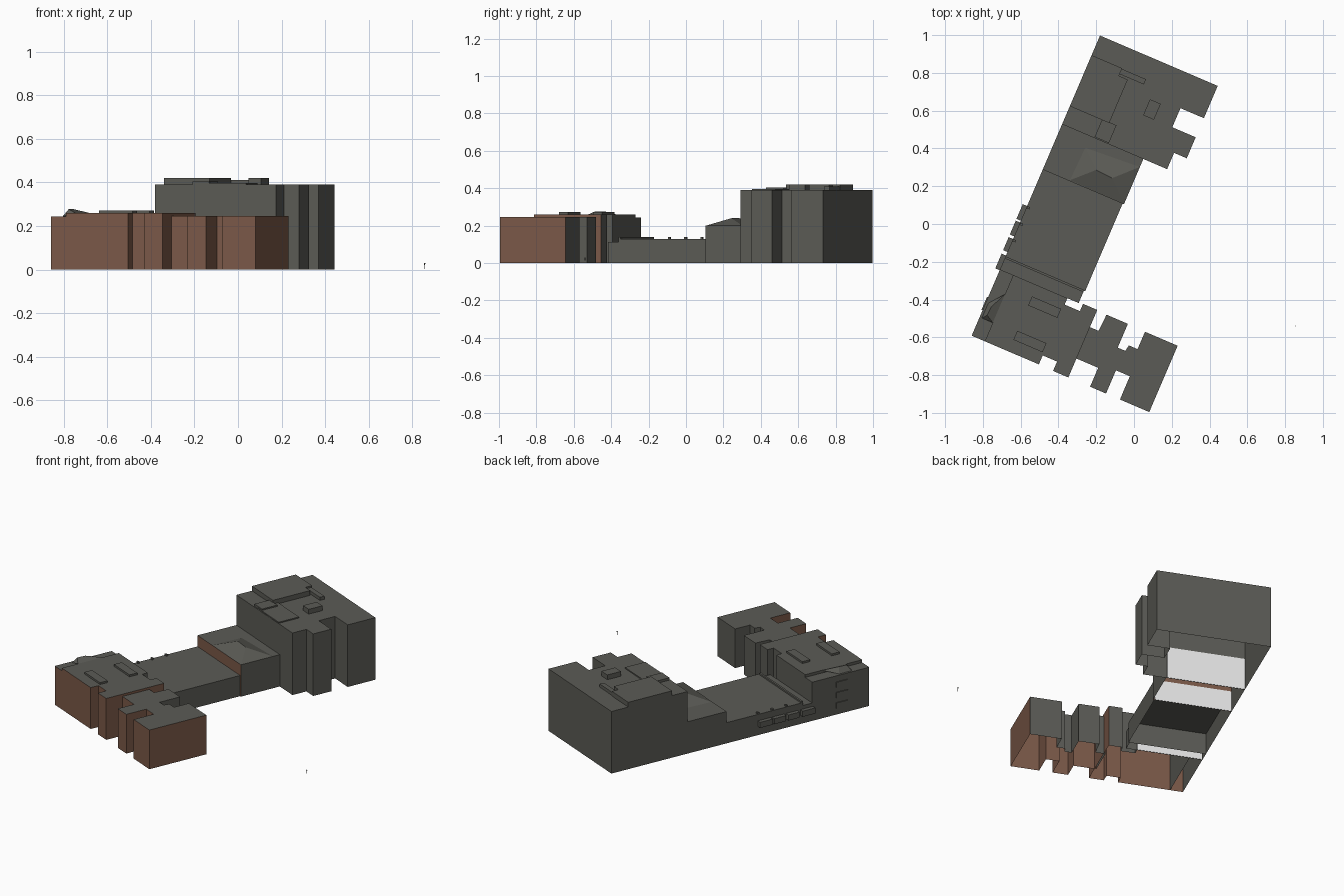
import bpy, bmesh
from mathutils import Vector

if "Cube" in bpy.data.objects:
    bpy.data.objects.remove(bpy.data.objects["Cube"])

def mat(name, c):
    m = bpy.data.materials.new(name)
    m.diffuse_color = (*c, 1)
    m.use_nodes = True
    m.node_tree.nodes["Principled BSDF"].inputs["Base Color"].default_value = m.diffuse_color
    return m

GREY = mat("roof_grey", (0.105, 0.105, 0.092))
BROWN = mat("brick_brown", (0.20, 0.10, 0.065))
WHITE = mat("inner_white", (0.8, 0.8, 0.8))
MATS = [GREY, BROWN, WHITE]

# Plan is drawn in the building's own axes: u across, v along
def world(u, v, z):
    return Vector((0.919 * u + 0.393 * v, -0.393 * u + 0.919 * v, z))

def finish(name, bm):
    me = bpy.data.meshes.new(name)
    bm.to_mesh(me)
    bm.free()
    for m in MATS:
        me.materials.append(m)
    ob = bpy.data.objects.new(name, me)
    bpy.context.collection.objects.link(ob)
    return ob

def prism(name, pts, z0, z1, rule=None, bottom=False):
    """Extrude a counter-clockwise outline; rule(u, v) picks each wall's material."""
    bm = bmesh.new()
    lo = [bm.verts.new(world(u, v, z0)) for u, v in pts]
    hi = [bm.verts.new(world(u, v, z1)) for u, v in pts]
    bm.faces.new(hi)
    if bottom:
        bm.faces.new(lo[::-1])
    n = len(pts)
    for i in range(n):
        j = (i + 1) % n
        f = bm.faces.new((lo[i], lo[j], hi[j], hi[i]))
        if rule:
            f.material_index = rule((pts[i][0] + pts[j][0]) / 2, (pts[i][1] + pts[j][1]) / 2)
    return finish(name, bm)

def box(name, u0, u1, v0, v1, z0, z1, rule=None, bottom=False):
    return prism(name, [(u0, v0), (u1, v0), (u1, v1), (u0, v1)], z0, z1, rule, bottom)

def poly(name, verts, faces):
    bm = bmesh.new()
    vs = [bm.verts.new(world(*p)) for p in verts]
    for f in faces:
        bm.faces.new([vs[i] for i in f])
    return finish(name, bm)

W = -0.558  # common west wall

# North block with stepped east side
prism("north_block", [
    (W, .336), (.047, .336), (.047, .43), (.12, .43), (.12, .551), (-.015, .551),
    (-.015, .661), (.12, .661), (.12, .847), (W, .847)], 0, .39)

# North roof structures
box("north_roof_penthouse", W, -.331, .44, .69, .39, .42)
box("north_roof_penthouse_end", W, -.382, .69, .734, .39, .42)
box("north_roof_duct", -.382, -.243, .70, .73, .39, .41)
box("north_roof_plate", -.331, -.105, .338, .475, .39, .397)
box("north_roof_hatch", -.373, -.291, .342, .444, .39, .405)
box("north_roof_unit", -.182, -.12, .549, .641, .39, .42)

# Linking hall with brown south wall and shallow hipped roof light
box("link_hall", W, -.09, .075, .336, 0, .2, lambda u, v: 1 if v < .08 else 0)
poly("link_roof_light",
     [(-.403, .08, .2), (-.09, .077, .2), (-.09, .29, .2), (-.396, .27, .2),
      (-.297, .184, .24), (-.202, .178, .24)],
     [(0, 1, 5, 4), (1, 2, 5), (2, 3, 4, 5), (3, 0, 4)])

# Low central hall, its lower end strip and parapet
box("low_hall", W, -.098, -.43, .075, 0, .13)
box("low_hall_end", W, -.105, -.50, -.43, 0, .112)
box("low_hall_parapet", W, -.105, -.437, -.425, .11, .14)

# West wall ledges and small roof vents
for i, (a, b) in enumerate([(-.22, -.135), (-.31, -.23), (-.40, -.325), (-.505, -.42)]):
    box(f"west_ledge_{i}", -.583, W, a, b, .055, .09, bottom=True)
    if i < 3:
        box(f"roof_vent_{i}", -.556, -.54, b - .012, b, .13, .14)

# South block: brick on the south and outer east walls
def brick(u, v):
    if u < -.55:
        return 0
    return 1 if v < -.7 or u > .45 or abs(u) < .004 else 0

prism("south_block", [
    (-.482, -.882), (-.171, -.882), (-.171, -.83), (-.088, -.83), (-.088, -.884),
    (0, -.884), (0, -.495), (-.082, -.495), (-.082, -.537), (-.17, -.537),
    (-.17, -.5), (-.482, -.5)], 0, .26, brick)
box("south_west_strip", W, -.482, -.882, -.5, 0, .243, brick)
prism("south_arm", [
    (-.01, -.775), (.125, -.775), (.125, -.884), (.217, -.884), (.217, -.75),
    (.297, -.75), (.297, -.884), (.466, -.884), (.466, -.502), (.278, -.502),
    (.278, -.602), (.228, -.602), (.222, -.636), (.178, -.636), (.178, -.499),
    (.055, -.499), (.05, -.594), (-.01, -.594)], 0, .246, brick)
for i, v in enumerate((-.815, -.617)):
    box(f"south_roof_unit_{i}", -.346, -.178, v, v + .052, .26, .272)

# Peaked dormer on the west strip
poly("west_dormer",
     [(-.545, -.775, .243), (-.482, -.775, .26), (-.482, -.61, .26), (-.545, -.69, .243),
      (-.525, -.75, .277), (-.522, -.70, .277)],
     [(0, 1, 4), (1, 2, 5, 4), (2, 3, 5), (3, 0, 4, 5)])

# Three stacked window sills on the south block's west wall
for i, z in enumerate((.04, .105, .17)):
    box(f"west_window_{i}", W - .006, W, -.735, -.66, z, z + .035, bottom=True)

# White dividing walls visible from below
for i, (v, u1, h) in enumerate([(.338, -.095, .2), (.077, -.1, .13), (-.498, -.17, .11)]):
    box(f"dividing_wall_{i}", W + .002, u1, v, v + .003, 0, h, lambda u, v: 2, True)

# Tiny detached marker post east of the building
bm = bmesh.new()
base = [bm.verts.new((x, y, .03)) for x, y in ((.854, -.543), (.86, -.54), (.854, -.537))]
tip = bm.verts.new((.857, -.54, 0))
bm.faces.new(base)
for i in range(3):
    bm.faces.new((base[(i + 1) % 3], base[i], tip))
finish("marker_post", bm)
